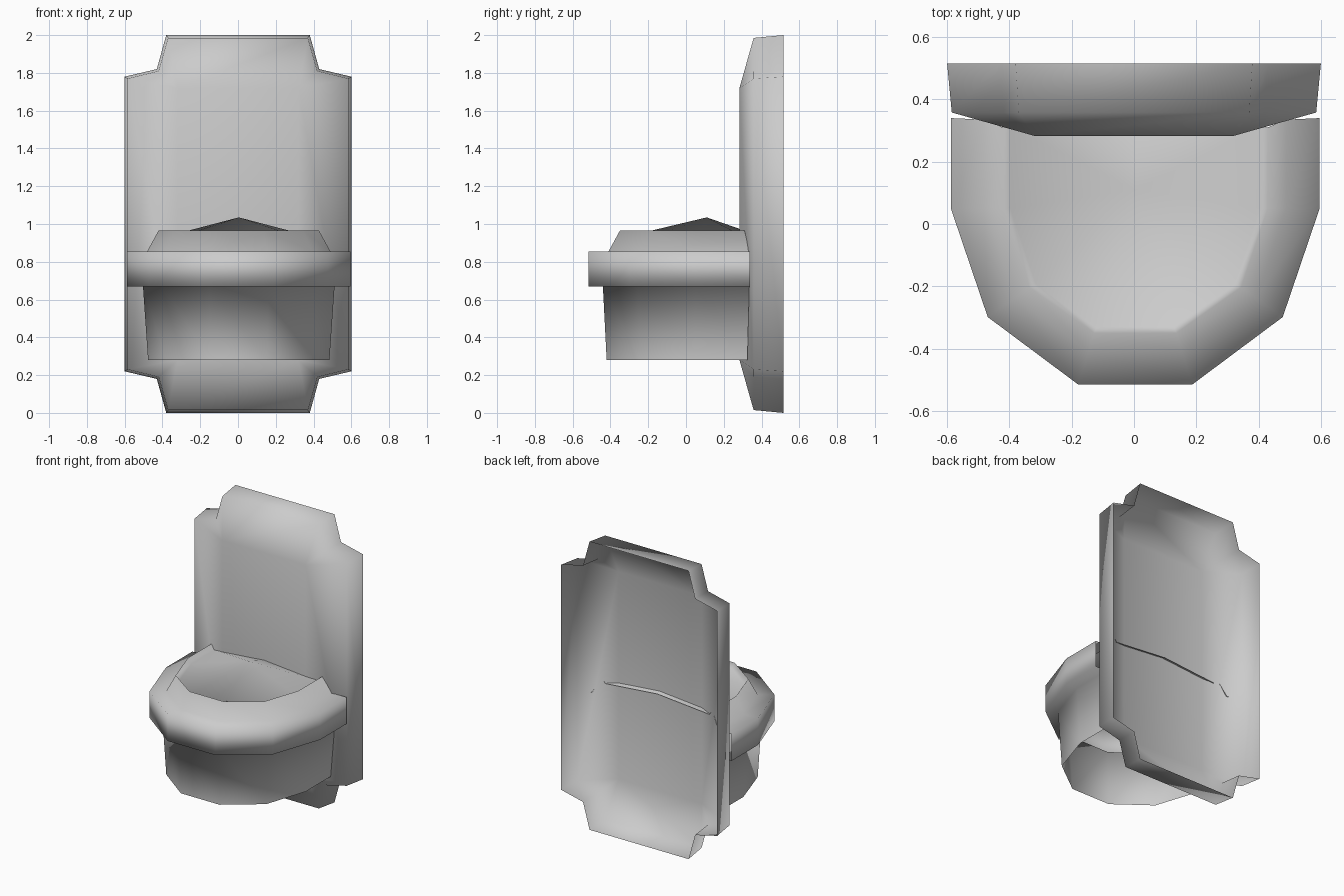
import bpy

cube = bpy.data.objects.get("Cube")
if cube:
    bpy.data.objects.remove(cube, do_unlink=True)

grey = bpy.data.materials.new("plain grey")
grey.use_nodes = True
grey.diffuse_color = (0.6, 0.6, 0.6, 1)
grey.node_tree.nodes["Principled BSDF"].inputs["Base Color"].default_value = (0.6, 0.6, 0.6, 1)


def make_part(name, verts, faces):
    mesh = bpy.data.meshes.new(name)
    mesh.from_pydata(verts, [], faces)
    mesh.materials.append(grey)
    mesh.shade_smooth()
    obj = bpy.data.objects.new(name, mesh)
    bpy.context.collection.objects.link(obj)
    return obj


# Back panel: open-backed shell with notched corners and bevelled edges
def notched_ring(points, y):
    """Mirror one upper right corner to all four, counter-clockwise from the front."""
    ring = []
    for sx, sz in ((1, 1), (-1, 1), (-1, -1), (1, -1)):
        corner = points if sx * sz > 0 else points[::-1]
        ring += [(sx * x, y, 1 + sz * h) for x, h in corner]
    return ring


back = notched_ring([(0.6, 0.78), (0.43, 0.82), (0.38, 1.0)], 0.515)
middle = notched_ring([(0.585, 0.77), (0.42, 0.81), (0.37, 0.985)], 0.358)
front = notched_ring([(0.32, 0.72)], 0.283)
n = len(back)
faces = []
for i in range(n):
    j = (i + 1) % n
    faces.append((i, j, n + j, n + i))
    a, b = 2 * n + i // 3, 2 * n + j // 3
    faces.append((n + i, n + j, a) if a == b else (n + i, n + j, b, a))
faces.append(tuple(range(2 * n, 2 * n + 4)))
make_part("back_panel", back + middle + front, faces)


# Bowl and seat: one skin lofted through U-shaped sections, open at back and bottom
def u_section(half_width, front_y, back_y, z):
    half = [(1, back_y), (1, 0.05), (0.8, 0.58 * front_y), (0.31, front_y)]
    right = [(half_width * f + 0.004, y, z) for f, y in half]
    left = [(-half_width * f + 0.004, y, z) for f, y in reversed(half)]
    return right + left


sections = [
    (0.48, -0.42, 0.325, 0.28),   # bowl foot
    (0.507, -0.44, 0.335, 0.67),  # bowl top
    (0.592, -0.515, 0.34, 0.67),  # rim underside
    (0.592, -0.515, 0.34, 0.855),  # rim top
    (0.485, -0.41, 0.335, 0.855),  # lid base
    (0.425, -0.35, 0.31, 0.965),  # lid edge
    (0.4, -0.33, 0.31, 0.93),     # cushion edge
]
verts = [v for s in sections for v in u_section(*s)]
m = 8
faces = []
for r in range(len(sections) - 1):
    for i in range(m - 1):
        a = r * m + i
        faces.append((a, a + m, a + m + 1, a + 1))

# Shallow peaked cushion closing the top
last = (len(sections) - 1) * m
peak, rear = len(verts), len(verts) + 1
verts += [(0.004, 0.11, 1.035), (0.004, 0.31, 0.965)]
loop = [rear] + list(range(last, last + m)) + [rear]
faces += [(a, peak, b) for a, b in zip(loop, loop[1:])]
make_part("bowl_and_seat", verts, faces)
